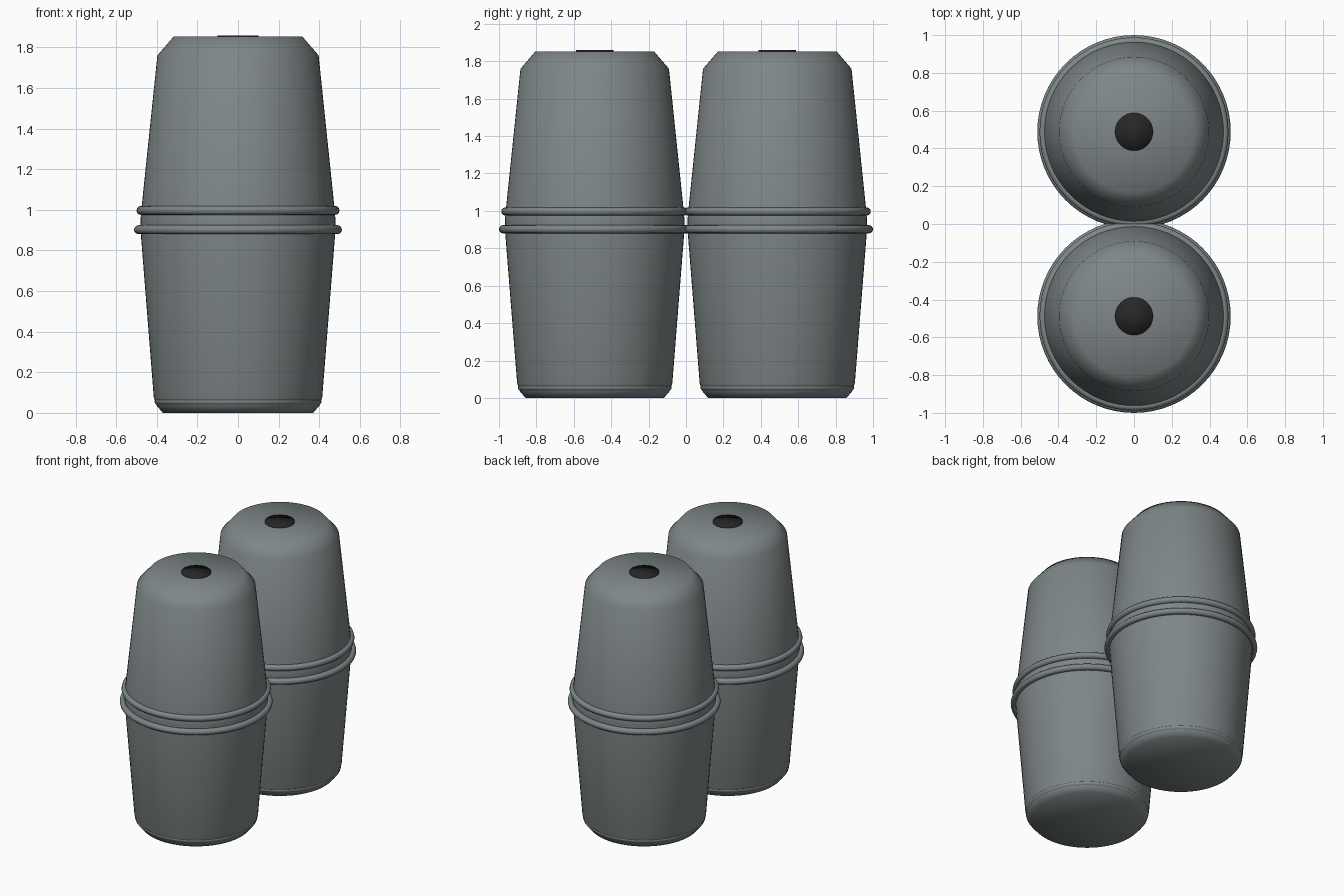
import bpy, bmesh, math

cube = bpy.data.objects.get("Cube")
if cube:
    bpy.data.objects.remove(cube, do_unlink=True)

SEGMENTS = 64


def material(name, color):
    m = bpy.data.materials.new(name)
    m.use_nodes = True
    m.diffuse_color = color
    m.node_tree.nodes["Principled BSDF"].inputs["Base Color"].default_value = color
    return m


grey = material("slate grey", (0.21, 0.24, 0.245, 1))
black = material("soft black", (0.02, 0.02, 0.02, 1))


def lathe(name, profile, y, mat, closed=False):
    """Revolve (radius, height) points about the vertical axis."""
    bm = bmesh.new()
    points = [bm.verts.new((r, 0, z)) for r, z in profile]
    edges = [bm.edges.new(pair) for pair in zip(points, points[1:])]
    if closed:
        edges.append(bm.edges.new((points[-1], points[0])))
    bmesh.ops.spin(bm, geom=points + edges, axis=(0, 0, 1), cent=(0, 0, 0),
                   angle=math.tau, steps=SEGMENTS)
    bmesh.ops.remove_doubles(bm, verts=bm.verts, dist=0.0001)
    bmesh.ops.recalc_face_normals(bm, faces=bm.faces)
    for face in bm.faces:
        face.smooth = True
    mesh = bpy.data.meshes.new(name)
    bm.to_mesh(mesh)
    bm.free()
    mesh.materials.append(mat)
    obj = bpy.data.objects.new(name, mesh)
    obj.location.y = y
    bpy.context.collection.objects.link(obj)
    return obj


def ring(name, radius, z, thickness, y):
    steps = [i * math.tau / 12 for i in range(12)]
    section = [(radius + thickness * math.cos(a), z + thickness * math.sin(a))
               for a in steps]
    lathe(name, section, y, grey, closed=True)


# Tapered cup with a matching tapered lid and chamfered shoulder
CUP = [(0, 0), (0.37, 0), (0.4, 0.035), (0.415, 0.08), (0.48, 0.9), (0.48, 0.95)]
LID = [(0.48, 0.95), (0.476, 1.0), (0.397, 1.76), (0.317, 1.853), (0, 1.853)]

for label, y in (("front", -0.488), ("back", 0.488)):
    lathe(label + "_cup", CUP, y, grey)
    lathe(label + "_lid", LID, y, grey)
    # Rolled rims where cup and lid meet, and the foot bead
    ring(label + "_lid_rim", 0.478, 0.997, 0.022, y)
    ring(label + "_cup_rim", 0.49, 0.902, 0.022, y)
    ring(label + "_foot_bead", 0.393, 0.056, 0.018, y)
    # Dark opening on top
    lathe(label + "_opening", [(0, 1.85), (0.1, 1.85), (0.1, 1.859), (0, 1.859)], y, black)
